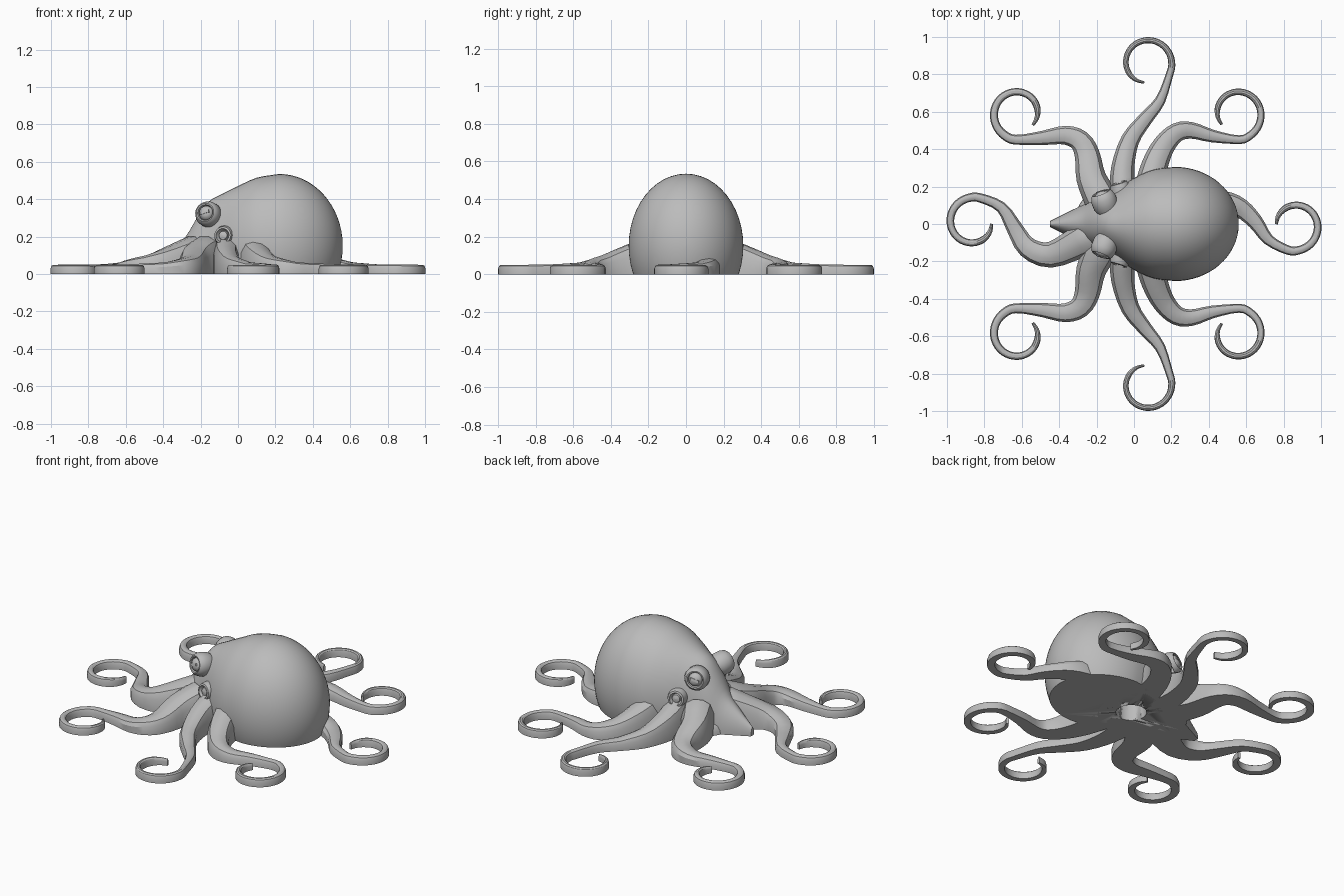
import bpy, bmesh, math
from mathutils import Vector, Matrix

cube = bpy.data.objects.get("Cube")
if cube:
    bpy.data.objects.remove(cube, do_unlink=True)

skin = bpy.data.materials.new("grey_skin")
skin.use_nodes = True
GREY = (0.5, 0.5, 0.5, 1)
skin.diffuse_color = GREY
skin.node_tree.nodes["Principled BSDF"].inputs["Base Color"].default_value = GREY


def finish(bm, name, angle=40):
    bmesh.ops.recalc_face_normals(bm, faces=bm.faces)
    mesh = bpy.data.meshes.new(name)
    bm.to_mesh(mesh)
    bm.free()
    mesh.materials.append(skin)
    obj = bpy.data.objects.new(name, mesh)
    bpy.context.collection.objects.link(obj)
    bpy.ops.object.select_all(action='DESELECT')
    obj.select_set(True)
    bpy.context.view_layer.objects.active = obj
    bpy.ops.object.shade_smooth_by_angle(angle=math.radians(angle))
    return obj


def loft(bm, rings):
    """Skin closed rings of points and cap both ends."""
    rows = [[bm.verts.new(p) for p in ring] for ring in rings]
    for a, b in zip(rows, rows[1:]):
        for i in range(len(a)):
            j = (i + 1) % len(a)
            bm.faces.new((a[i], a[j], b[j], b[i]))
    bm.faces.new(rows[0])
    bm.faces.new(rows[-1])


def spline(points, steps):
    """Catmull-Rom curve through points of any dimension."""
    pts = [Vector(p) for p in points]
    pts = [pts[0] * 2 - pts[1]] + pts + [pts[-1] * 2 - pts[-2]]
    out = []
    for a, b, c, d in zip(pts, pts[1:], pts[2:], pts[3:]):
        for k in range(steps):
            t = k / steps
            out.append(0.5 * (2 * b + (c - a) * t + (2 * a - 5 * b + 4 * c - d) * t ** 2
                              + (3 * b - a - 3 * c + d) * t ** 3))
    return out + [pts[-2]]


def flat_bottom(bm):
    geom = bm.verts[:] + bm.edges[:] + bm.faces[:]
    bmesh.ops.bisect_plane(bm, geom=geom, plane_co=(0, 0, 0), plane_no=(0, 0, 1),
                           clear_inner=True)
    bmesh.ops.holes_fill(bm, edges=[e for e in bm.edges if e.is_boundary], sides=0)


def interpolate(table, x):
    for (x0, *a), (x1, *b) in zip(table, table[1:]):
        if x <= x1:
            t = (x - x0) / (x1 - x0)
            return [p + (q - p) * t for p, q in zip(a, b)]
    return table[-1][1:]


# Body: cross-sections from the brow to the round mantle (x, half width, top, centre height)
sections = [(-0.45, 0.015, 0.05, 0), (-0.36, 0.06, 0.125, 0), (-0.28, 0.10, 0.20, 0),
            (-0.22, 0.13, 0.30, 0.04), (-0.16, 0.15, 0.385, 0.08), (-0.08, 0.195, 0.43, 0.12),
            (0, 0.245, 0.47, 0.14), (0.1, 0.29, 0.515, 0.15)]
stations = spline(sections + [(0.22, 0.305, 0.535, 0.15)], 3)
for k in range(1, 17):
    a = math.radians(89 * k / 16)
    stations.append((0.22 + 0.34 * math.sin(a), 0.305 * math.cos(a),
                     0.15 + 0.385 * math.cos(a), 0.15))
bm = bmesh.new()
SIDES = 48
loft(bm, [[(x, w * math.cos(math.tau * i / SIDES), c + (top - c) * math.sin(math.tau * i / SIDES))
           for i in range(SIDES)] for x, w, top, c in stations])
flat_bottom(bm)
body = finish(bm, "body")

# Web joining the arm roots
bm = bmesh.new()
bmesh.ops.create_uvsphere(bm, u_segments=40, v_segments=20, radius=1,
                          matrix=Matrix.Translation((-0.06, 0, 0)) @ Matrix.Diagonal((0.26, 0.23, 0.15, 1)))
flat_bottom(bm)
web = finish(bm, "web")

# Mouth opening in the underside
bm = bmesh.new()
bmesh.ops.create_cone(bm, cap_ends=True, segments=32, radius1=0.085, radius2=0.085, depth=0.36,
                      matrix=Matrix.Translation((0.02, 0, 0)))
cutter = finish(bm, "mouth_cutter")
cutter.hide_render = True
for obj in (body, web):
    bpy.context.view_layer.objects.active = obj
    cut = obj.modifiers.new("mouth", 'BOOLEAN')
    cut.operation = 'DIFFERENCE'
    cut.object = cutter
    bpy.ops.object.modifier_apply(modifier=cut.name)
bpy.data.objects.remove(cutter, do_unlink=True)

# Arms: half width and height by the length left to the tip
taper = [(0, 0.008, 0.04), (0.1, 0.018, 0.048), (0.5, 0.022, 0.05), (0.68, 0.028, 0.052),
         (0.88, 0.048, 0.062), (1.05, 0.065, 0.10), (1.3, 0.09, 0.2)]
profile = [(-1, 0), (-1, 0.6), (-0.75, 0.88), (-0.3, 1), (0.3, 1), (0.75, 0.88), (1, 0.6), (1, 0)]


def arm(name, lead, centre, radii, angles, slim=1, side=1):
    """Lead points run into a spiral curl."""
    pts = list(lead)
    for k in range(13):
        t = k / 12
        a = math.radians(angles[0] + (angles[1] - angles[0]) * t)
        r = radii[0] + (radii[1] - radii[0]) * t
        pts.append((centre[0] + r * math.cos(a), centre[1] + r * math.sin(a)))
    path = [Vector((p[0], p[1] * side)) for p in spline(pts, 3)]
    left, rings = 0, []
    for i in range(len(path) - 1, -1, -1):
        if i < len(path) - 1:
            left += (path[i + 1] - path[i]).length
        w, h = interpolate(taper, left)
        d = (path[min(i + 1, len(path) - 1)] - path[max(i - 1, 0)]).normalized()
        rings.append([(path[i].x - d.y * w * u * slim, path[i].y + d.x * w * u * slim, h * v)
                      for u, v in profile])
    bm = bmesh.new()
    loft(bm, rings)
    finish(bm, name, 32)


arm("brow_arm", [(-0.17, -0.03), (-0.3, -0.1), (-0.45, -0.165), (-0.57, -0.125), (-0.64, -0.02),
                 (-0.71, 0.09)], (-0.86, 0.01), (0.135, 0.1), (75, 355))
arm("mantle_arm", [(0.35, 0.11), (0.48, 0.115), (0.57, 0.085), (0.65, 0.01), (0.72, -0.085)],
    (0.86, -0.01), (0.135, 0.1), (255, 535))
for side, label in ((1, "back"), (-1, "front")):
    arm(label + "_right_arm", [(-0.18, 0.14), (-0.23, 0.25), (-0.25, 0.37), (-0.29, 0.445),
                               (-0.37, 0.475), (-0.49, 0.46)],
        (-0.62, 0.59), (0.14, 0.1), (265, -38), side=side)
    arm(label + "_middle_arm", [(-0.06, 0.15), (-0.06, 0.3), (-0.02, 0.45), (0.06, 0.56), (0.14, 0.66)],
        (0.07, 0.86), (0.135, 0.105), (-28, 262), 0.8, side)
    arm(label + "_left_arm", [(0.08, 0.17), (0.11, 0.31), (0.16, 0.42), (0.23, 0.49), (0.31, 0.5),
                              (0.42, 0.47)],
        (0.55, 0.59), (0.14, 0.1), (275, 576), 0.9, side)


def turned(name, outline, place, facing, segments=28):
    """Revolve an outline about the facing direction."""
    z = Vector(facing).normalized()
    x = Vector((0, 0, 1)).cross(z).normalized()
    frame = Matrix((x, z.cross(x), z)).transposed().to_4x4()
    frame.translation = place
    bm = bmesh.new()
    loft(bm, [[frame @ Vector((r * math.cos(math.tau * i / segments),
                               r * math.sin(math.tau * i / segments), d))
               for i in range(segments)] for r, d in outline])
    finish(bm, name)
    return frame


eye_outline = [(0.05, -0.07), (0.068, -0.03), (0.068, 0.01), (0.06, 0.036), (0.05, 0.046),
               (0.043, 0.044), (0.039, 0.03), (0.035, 0.042), (0.02, 0.052), (0.002, 0.055)]
siphon_outline = [(0.058, -0.05), (0.054, 0), (0.046, 0.024), (0.036, 0.027), (0.03, 0.01),
                  (0.026, 0.006), (0.022, 0.018), (0.002, 0.024)]
for side, label in ((1, "back"), (-1, "front")):
    frame = turned(label + "_eye", eye_outline, (-0.16, 0.125 * side, 0.32), (-0.35, 0.9 * side, 0.2))
    # Slit pupil
    bm = bmesh.new()
    bmesh.ops.create_cube(bm, size=1, matrix=frame @ Matrix.Translation((0, 0, 0.052))
                          @ Matrix.Rotation(-0.3 * side, 4, 'Z') @ Matrix.Diagonal((0.05, 0.014, 0.009, 1)))
    finish(bm, label + "_pupil")
    turned(label + "_siphon", siphon_outline, (-0.075, 0.195 * side, 0.205), (-0.3, 0.95 * side, 0.1))
